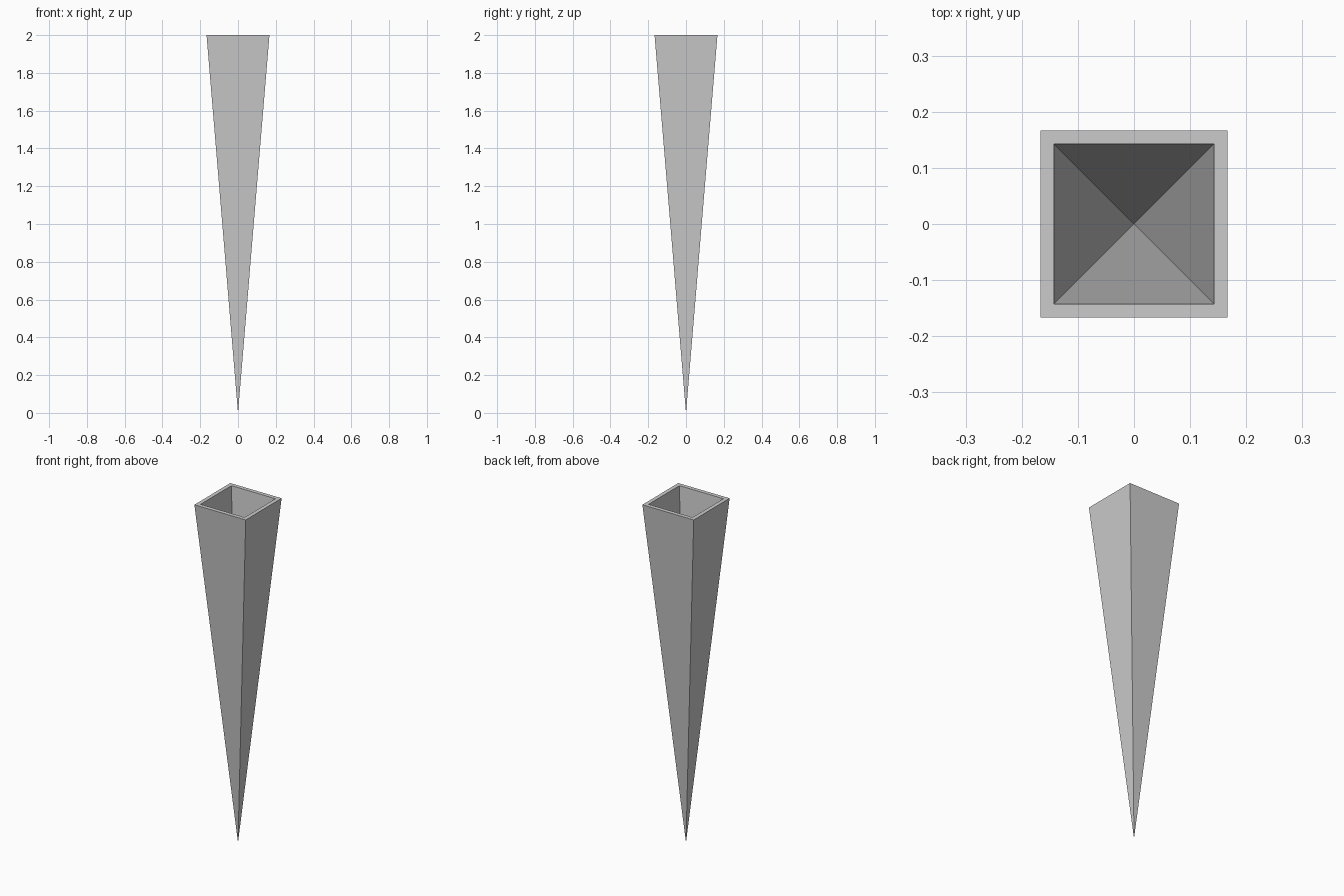
import bpy, bmesh

if "Cube" in bpy.data.objects:
    bpy.data.objects.remove(bpy.data.objects["Cube"])

HEIGHT = 2.0
HALF = 0.1665      # half width of the rim
WALL = 0.0333      # rim width
CAVITY_TIP = 0.4   # height of the point inside (parallel walls)

bm = bmesh.new()

# Square rim outline at the top
rim = [bm.verts.new((x * HALF, y * HALF, HEIGHT))
       for x, y in ((-1, -1), (1, -1), (1, 1), (-1, 1))]
top = bm.faces.new(rim)

# Four outer sides tapering to the bottom point
tip = bm.verts.new((0, 0, 0))
for a, b in zip(rim, rim[1:] + rim[:1]):
    bm.faces.new((b, a, tip))
bm.normal_update()

# Flat rim, then a hollow sinking to an inner point
bmesh.ops.inset_individual(bm, faces=[top], thickness=WALL)
poked = bmesh.ops.poke(bm, faces=[top])
poked["verts"][0].co = (0, 0, CAVITY_TIP)

bmesh.ops.recalc_face_normals(bm, faces=bm.faces)
mesh = bpy.data.meshes.new("hollow_spike")
bm.to_mesh(mesh)
bm.free()
obj = bpy.data.objects.new("hollow_spike", mesh)
bpy.context.collection.objects.link(obj)
